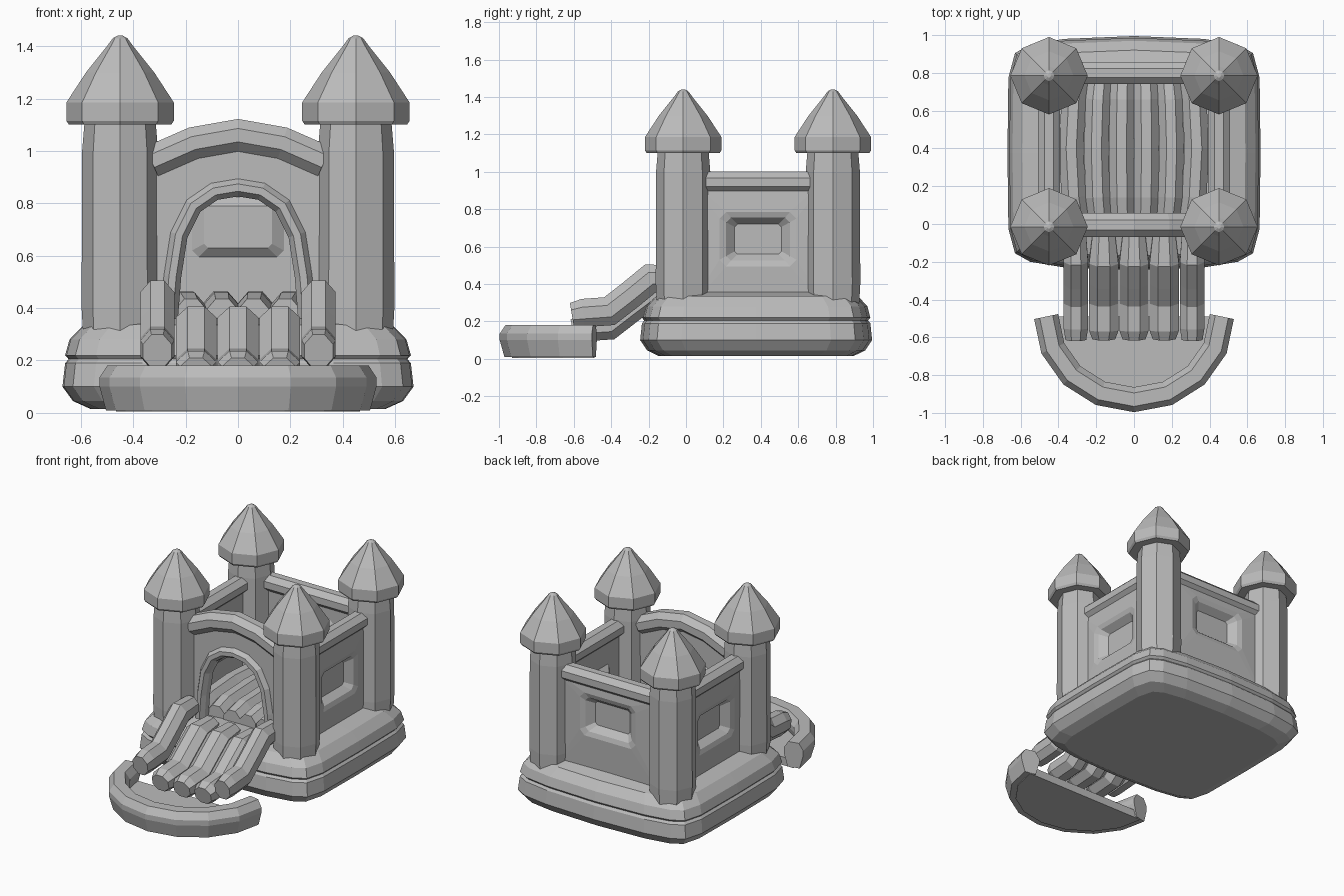
import bpy, bmesh
from math import sin, cos, pi, tau
from mathutils import Vector

cube = bpy.data.objects.get("Cube")
if cube:
    bpy.data.objects.remove(cube, do_unlink=True)

GREY = (0.5, 0.5, 0.5, 1)
vinyl = bpy.data.materials.new("grey vinyl")
vinyl.use_nodes = True
vinyl.diffuse_color = GREY
bsdf = next(n for n in vinyl.node_tree.nodes if n.type == "BSDF_PRINCIPLED")
bsdf.inputs["Base Color"].default_value = GREY
bsdf.inputs["Roughness"].default_value = 0.8


def finish(name, bm):
    bmesh.ops.recalc_face_normals(bm, faces=bm.faces)
    mesh = bpy.data.meshes.new(name)
    bm.to_mesh(mesh)
    bm.free()
    mesh.materials.append(vinyl)
    obj = bpy.data.objects.new(name, mesh)
    bpy.context.collection.objects.link(obj)
    return obj


def loft(name, rings):
    """Skin a list of equal-length closed rings and cap both ends."""
    bm = bmesh.new()
    rows = [[bm.verts.new(p) for p in ring] for ring in rings]
    n = len(rows[0])
    for a, b in zip(rows, rows[1:]):
        for i in range(n):
            j = (i + 1) % n
            bm.faces.new((a[i], a[j], b[j], b[i]))
    bm.faces.new(rows[0])
    bm.faces.new(rows[-1])
    return finish(name, bm)


def oval(ru, rv, sides=8):
    return [(ru * cos(tau * (i + 0.5) / sides), rv * sin(tau * (i + 0.5) / sides))
            for i in range(sides)]


def sweep(name, path, section, normal, ends=1.0):
    """Carry a section along a planar path with mitred joints; ends scales both tips."""
    path, normal = [Vector(p) for p in path], Vector(normal)
    rings = []
    for i, p in enumerate(path):
        t0 = (p - path[max(i - 1, 0)]).normalized()
        t1 = (path[min(i + 1, len(path) - 1)] - p).normalized()
        t = (t0 + t1).normalized()
        side = normal.cross(t)
        mitre = 1 / max(t.dot(t1 if t1.length else t0), 0.5)
        s = ends if i in (0, len(path) - 1) else 1
        rings.append([p + side * u * s * mitre + normal * v * s for u, v in section])
    return loft(name, rings)


# Inflated base: bowed rounded outline with a crease between two tiers
quarter = [(0.67, 0.0), (0.665, 0.4), (0.63, 0.53), (0.55, 0.575), (0.37, 0.605)]
outline = quarter + [(0, 0.62)] + [(-x, y) for x, y in quarter[::-1]]
outline += [(x, -y) for x, y in outline[-2:0:-1]]
layers = [(0.015, 0.84), (0.045, 0.94), (0.1, 1.0), (0.19, 0.985), (0.205, 0.965),
          (0.22, 0.985), (0.28, 0.96), (0.335, 0.88), (0.36, 0.7)]
loft("inflated_base", [[(x * s, 0.375 + y * s, z) for x, y in outline] for z, s in layers])

# Corner towers with bulging pointed roofs
SHAFT = [(0.28, 0.14), (0.4, 0.147), (1.0, 0.145), (1.12, 0.135)]
ROOF = [(1.1, 0.195), (1.115, 0.205), (1.185, 0.205), (1.3, 0.13), (1.4, 0.05),
        (1.43, 0.028), (1.44, 0.01)]


def turned(name, x, y, profile):
    loft(name, [[(x + r * cos(tau * i / 8), y + r * sin(tau * i / 8), z) for i in range(8)]
                for z, r in profile])


for end, y in (("front", -0.015), ("back", 0.785)):
    for side, x in (("left", 0.45), ("right", -0.45)):
        turned(f"{end}_{side}_tower", x, y, SHAFT)
        turned(f"{end}_{side}_tower_roof", x, y, ROOF)


# Walls with a window pocket pressed inwards
def chamfered(hw, hh, cut, cz):
    q = [(hw, hh - cut), (hw - cut, hh)]
    top = q + [(-a, b) for a, b in q[::-1]]
    return [(a, cz + b) for a, b in top + [(-a, -b) for a, b in top]]


def panel(name, centre, along, out, half, window, cz):
    along, out, centre = Vector(along), Vector(out), Vector(centre)
    w, h = window
    wall = chamfered(half, 0.32, 0.005, 0.62)
    rim = chamfered(w + 0.08, h + 0.065, 0.035, cz)
    lip = chamfered(w + 0.045, h + 0.035, 0.025, cz)
    pane = chamfered(w, h, 0.015, cz)
    steps = [(pane, -0.015), (lip, 0.03), (rim, 0.04), (wall, 0.03),
             (wall, -0.03), (lip, -0.03), (pane, -0.06)]
    loft(name, [[centre + along * a + out * d + Vector((0, 0, z)) for a, z in ring]
                for ring, d in steps])


panel("back_wall", (0, 0.8, 0), (1, 0, 0), (0, 1, 0), 0.4, (0.13, 0.08), 0.71)
sweep("back_wall_roll", [(-0.38, 0.8, 0.945), (0.38, 0.8, 0.945)], oval(0.063, 0.06), (0, 0, 1))
for side, s in (("left", 1), ("right", -1)):
    panel(f"{side}_wall", (s * 0.45, 0.385, 0), (0, 1, 0), (s, 0, 0), 0.35, (0.125, 0.08), 0.64)
    sweep(f"{side}_wall_roll", [(s * 0.45, 0.08, 0.945), (s * 0.45, 0.69, 0.945)],
          oval(0.063, 0.06), (0, 0, 1))

# Front wall with an arched doorway
half_door = [(0.265, 0.33), (0.25, 0.52), (0.225, 0.68), (0.17, 0.79), (0.09, 0.845)]
door = half_door + [(0, 0.86)] + [(-x, z) for x, z in half_door[::-1]]
crown = [(-0.33, 0.96), (-0.17, 1.03), (0, 1.06), (0.17, 1.03), (0.33, 0.96)]
profile = door + [(-0.36, 0.33)] + crown + [(0.36, 0.33)]
bm = bmesh.new()
face = bm.faces.new([bm.verts.new((x, 0.03, z)) for x, z in profile])
pushed = bmesh.ops.extrude_face_region(bm, geom=[face])["geom"]
for v in pushed:
    if isinstance(v, bmesh.types.BMVert):
        v.co.y -= 0.06
bmesh.ops.triangulate(bm, faces=[f for f in bm.faces if len(f.verts) > 4])
finish("front_wall", bm)
sweep("doorway_frame", [(x, -0.01, z) for x, z in door], oval(0.036, 0.055), (0, 1, 0))
sweep("front_wall_roll", [(x, -0.005, z) for x, z in crown], oval(0.066, 0.068), (0, 1, 0))

# Bouncing floor: six rolls bowed outwards
for i in range(6):
    k = i - 2.5
    path = [(k * 0.133 * b, y, 0.375 + lift) for y, b, lift in
            ((0.02, 0.9, -0.01), (0.14, 0.96, 0.01), (0.4, 1.0, 0.015),
             (0.66, 0.96, 0.01), (0.78, 0.9, -0.01))]
    sweep(f"floor_roll_{i + 1}", path, oval(0.07, 0.08), (0, 0, 1), 0.95)

# Slide: three bed rolls between two raised rails
BED = [(-0.06, 0.345), (-0.2, 0.335), (-0.3, 0.26), (-0.41, 0.175), (-0.56, 0.165), (-0.605, 0.155)]
RAIL = [(-0.06, 0.435), (-0.19, 0.43), (-0.3, 0.34), (-0.41, 0.255), (-0.55, 0.245), (-0.61, 0.235)]
for i in (-1, 0, 1):
    sweep(f"slide_bed_roll_{i + 2}", [(i * 0.16, y, z) for y, z in BED],
          oval(0.078, 0.084), (1, 0, 0), 0.78)
for side, s in (("left", 1), ("right", -1)):
    sweep(f"slide_{side}_rail", [(s * 0.308, y, z) for y, z in RAIL],
          oval(0.082, 0.07), (1, 0, 0), 0.85)

# Landing pool: half-round rim and floor
arc = [pi + pi * i / 8 for i in range(9)]
rim = [(0.465 * cos(a), -0.49 + 0.44 * sin(a), 0.095) for a in arc]
section = [(-0.04, -0.085), (0.04, -0.085), (0.065, 0.005), (0.065, 0.04),
           (0.035, 0.085), (-0.035, 0.085), (-0.065, 0.04), (-0.065, 0.005)]
sweep("pool_rim", rim, section, (0, 0, 1))
loft("pool_floor", [[(x, y, z) for x, y, _ in rim] for z in (0.005, 0.06)])
